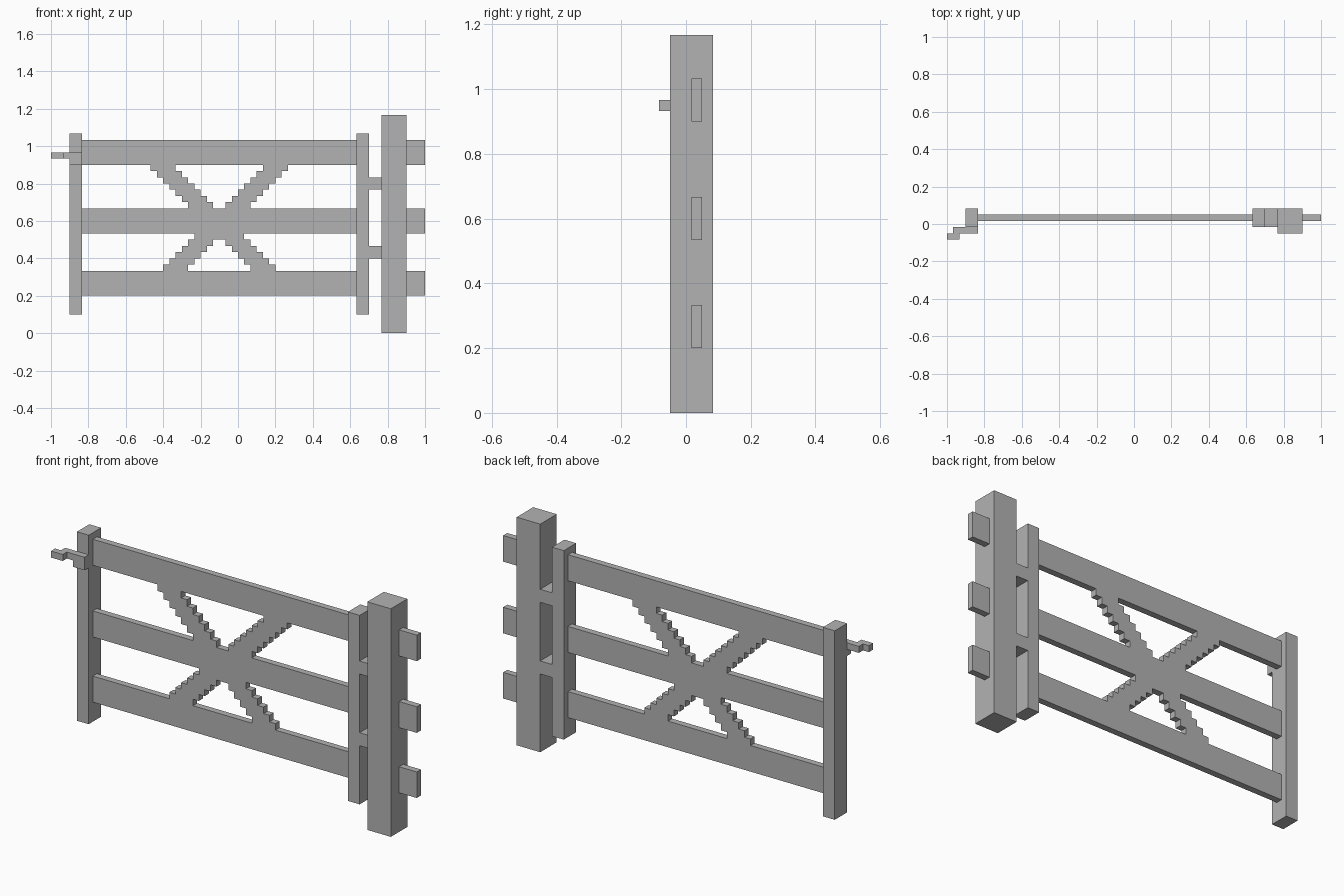
import bpy, bmesh

cube = bpy.data.objects.get("Cube")
if cube:
    bpy.data.objects.remove(cube, do_unlink=True)

U = 1 / 30  # one block of the stepped design

grey = bpy.data.materials.new("plain_grey")
grey.use_nodes = True
grey.diffuse_color = (0.45, 0.45, 0.45, 1)
grey.node_tree.nodes["Principled BSDF"].inputs["Base Color"].default_value = grey.diffuse_color


def extrude_profile(name, outline, y0, y1):
    """Extrude an x-z outline, in blocks, from y0 back to y1."""
    bm = bmesh.new()
    face = bm.faces.new([bm.verts.new((x * U, y0 * U, z * U)) for x, z in outline])
    new = bmesh.ops.extrude_face_region(bm, geom=[face])["geom"]
    moved = [v for v in new if isinstance(v, bmesh.types.BMVert)]
    bmesh.ops.translate(bm, verts=moved, vec=(0, (y1 - y0) * U, 0))
    bmesh.ops.recalc_face_normals(bm, faces=bm.faces)
    mesh = bpy.data.meshes.new(name)
    bm.to_mesh(mesh)
    bm.free()
    mesh.materials.append(grey)
    obj = bpy.data.objects.new(name, mesh)
    bpy.context.collection.objects.link(obj)
    return obj


def box(name, x0, x1, y0, y1, z0, z1):
    return extrude_profile(name, [(x0, z0), (x1, z0), (x1, z1), (x0, z1)], y0, y1)


def brace(name, z0, z1, direction):
    """Stepped diagonal, four blocks wide, moving one block sideways per row."""
    start = -22 if direction > 0 else 12
    left, right = [], []
    for z in range(z0, z1):
        x = start + direction * z
        left += [(x, z), (x, z + 1)]
        right += [(x + 4, z), (x + 4, z + 1)]
    return extrude_profile(name, left + right[::-1], 0.5, 1.5)


# Hanging post and gate stiles
box("hanging_post", 23, 27, -1.5, 2.5, 0, 35)
box("latch_stile", -27, -25, -0.5, 2.5, 3, 32)
box("hinge_stile", 19, 21, -0.5, 2.5, 3, 32)

# Rails across the gate, with matching fence stubs beyond the post
for level, z0 in (("lower", 6), ("middle", 16), ("upper", 27)):
    box(level + "_rail", -25, 19, 0.5, 1.5, z0, z0 + 4)
    box(level + "_fence_stub", 27, 30, 0.5, 1.5, z0, z0 + 4)

# Hinges between stile and post
for level, z0 in (("lower", 12), ("upper", 23)):
    box(level + "_hinge", 21, 23, -0.5, 2.5, z0, z0 + 2)

# Crossed braces in the two openings
for level, z0, z1 in (("lower", 10, 16), ("upper", 20, 27)):
    brace(level + "_rising_brace", z0, z1, 1)
    brace(level + "_falling_brace", z0, z1, -1)

# Latch: plate on the stile, arm and stepped handle
box("latch_plate", -27, -25, -1.5, -0.5, 27, 29)
box("latch_arm", -29, -27, -1.5, -0.5, 28, 29)
box("latch_handle", -30, -28, -2.5, -1.5, 28, 29)
